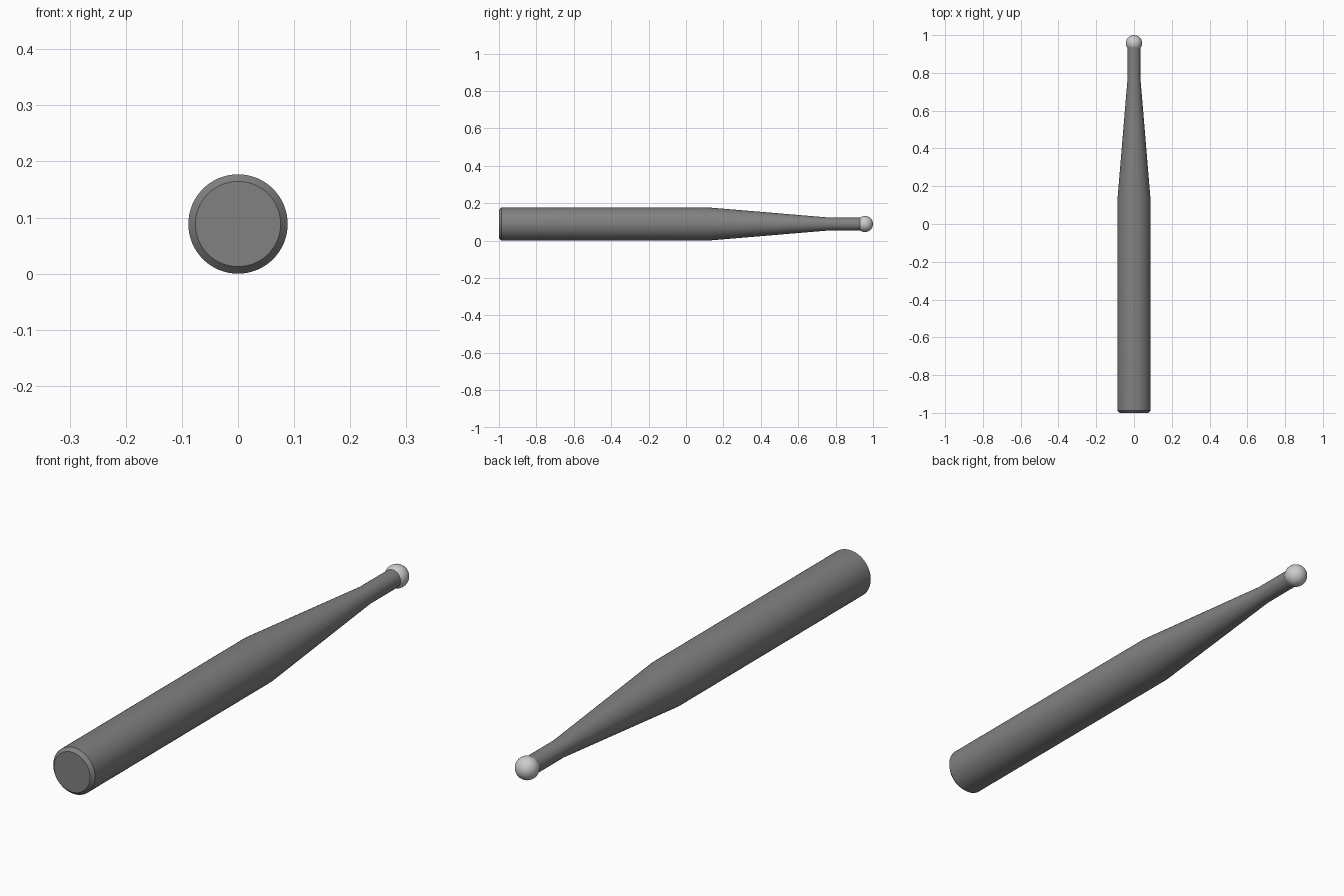
import bpy, bmesh, math
from mathutils import Matrix

if "Cube" in bpy.data.objects:
    bpy.data.objects.remove(bpy.data.objects["Cube"])

R = 0.0885          # handle radius, also the height of the axis
SIDES = 64


def material(name, value):
    mat = bpy.data.materials.new(name)
    mat.diffuse_color = (value, value, value, 1)
    mat.use_nodes = True
    mat.node_tree.nodes["Principled BSDF"].inputs["Base Color"].default_value = mat.diffuse_color
    return mat


def finish(bm, name, mat):
    bmesh.ops.recalc_face_normals(bm, faces=bm.faces[:])
    mesh = bpy.data.meshes.new(name)
    bm.to_mesh(mesh)
    bm.free()
    obj = bpy.data.objects.new(name, mesh)
    bpy.context.collection.objects.link(obj)
    mesh.materials.append(mat)
    bpy.ops.object.select_all(action='DESELECT')
    obj.select_set(True)
    bpy.context.view_layer.objects.active = obj
    bpy.ops.object.shade_smooth_by_angle(angle=math.radians(30))
    return obj


def turned(name, profile, mat):
    """Solid of revolution along y from (y, radius) pairs."""
    bm = bmesh.new()
    rings = []
    for y, r in profile:
        rings.append([bm.verts.new((r * math.cos(a), y, R + r * math.sin(a)))
                      for a in (2 * math.pi * i / SIDES for i in range(SIDES))])
    for a, b in zip(rings, rings[1:]):
        for i in range(SIDES):
            j = (i + 1) % SIDES
            bm.faces.new((a[i], a[j], b[j], b[i]))
    bm.faces.new(rings[0])
    bm.faces.new(rings[-1])
    return finish(bm, name, mat)


# Chamfered handle, tapering into a thin neck
turned("shaft", [(-1.0, 0.076), (-0.987, R), (0.12, R),
                 (0.765, 0.0345), (0.94, 0.0345)], material("dark_grey", 0.22))

# Ball at the tip
BALL = 0.043
bm = bmesh.new()
bmesh.ops.create_uvsphere(bm, u_segments=48, v_segments=24, radius=BALL,
                          matrix=Matrix.Translation((0, 1 - BALL, R))
                          @ Matrix.Rotation(math.pi / 2, 4, 'X'))
finish(bm, "ball_tip", material("light_grey", 0.6))
